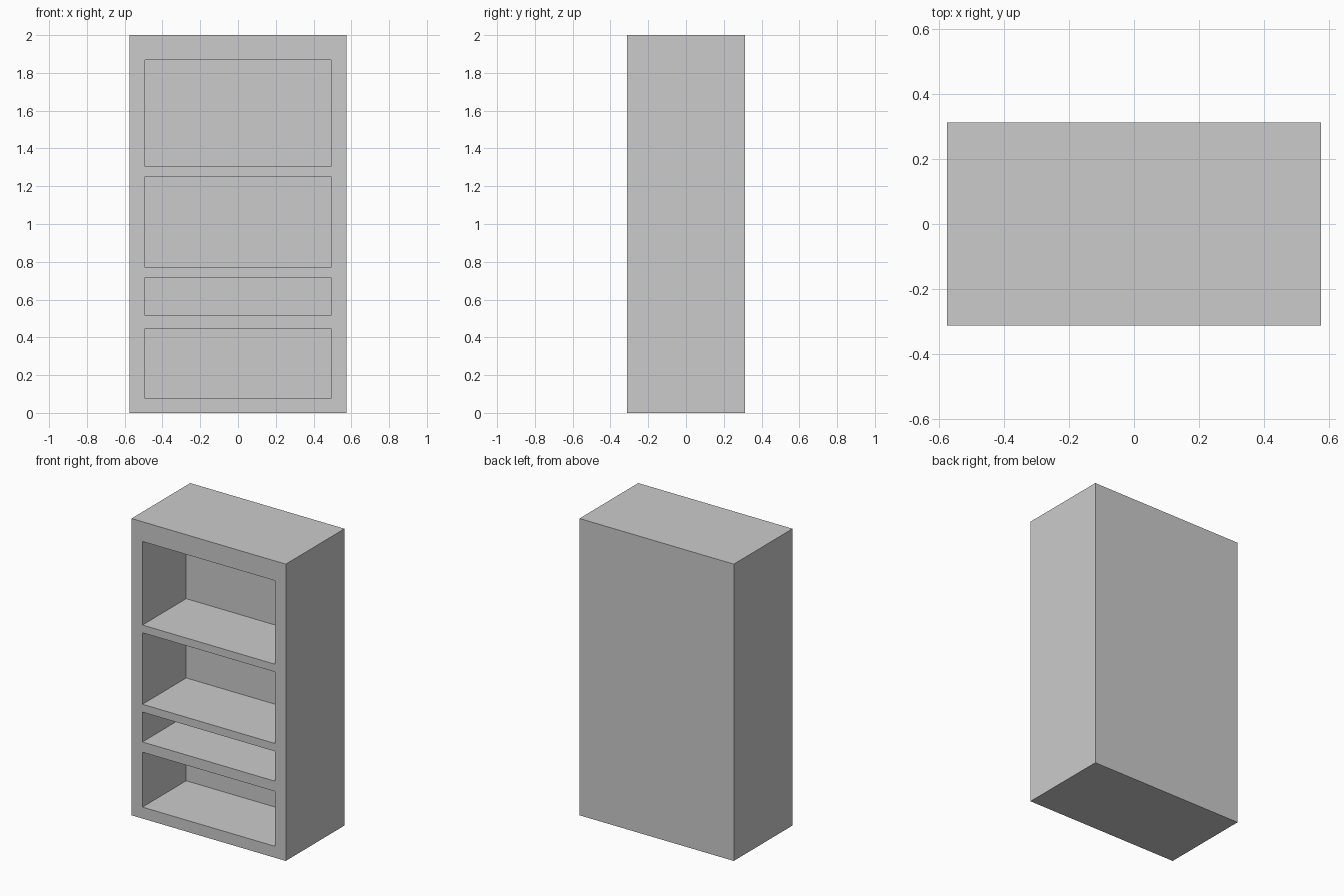
import bpy
import bmesh
from mathutils import Matrix, Vector

if "Cube" in bpy.data.objects:
    bpy.data.objects.remove(bpy.data.objects["Cube"])

W, D, H = 1.15, 0.625, 2.0      # outer size
HALF_OPEN = 0.493               # half width of each opening
DEPTH = 0.465                   # depth of each compartment
OPENINGS = [(0.077, 0.447), (0.516, 0.717), (0.77, 1.252), (1.304, 1.867)]


def add_box(bm, lo, hi):
    lo, hi = Vector(lo), Vector(hi)
    size = hi - lo
    bmesh.ops.create_cube(bm, size=1, matrix=Matrix.Translation((lo + hi) / 2)
                          @ Matrix.Diagonal((*size, 1)))


def make_object(name, boxes):
    bm = bmesh.new()
    for lo, hi in boxes:
        add_box(bm, lo, hi)
    mesh = bpy.data.meshes.new(name)
    bm.to_mesh(mesh)
    bm.free()
    obj = bpy.data.objects.new(name, mesh)
    bpy.context.collection.objects.link(obj)
    return obj


# Solid cabinet body
body = make_object("bookcase_body", [((-W / 2, -D / 2, 0), (W / 2, D / 2, H))])

# Compartments cut in from the front, leaving sides, shelves and back
cutter = make_object("compartment_cutter", [
    ((-HALF_OPEN, -D / 2 - 0.1, z0), (HALF_OPEN, -D / 2 + DEPTH, z1))
    for z0, z1 in OPENINGS])
cutter.hide_render = True

cut = body.modifiers.new("compartments", 'BOOLEAN')
cut.operation = 'DIFFERENCE'
cut.solver = 'EXACT'
cut.object = cutter
bpy.context.view_layer.objects.active = body
bpy.ops.object.modifier_apply(modifier=cut.name)
bpy.data.objects.remove(cutter)
